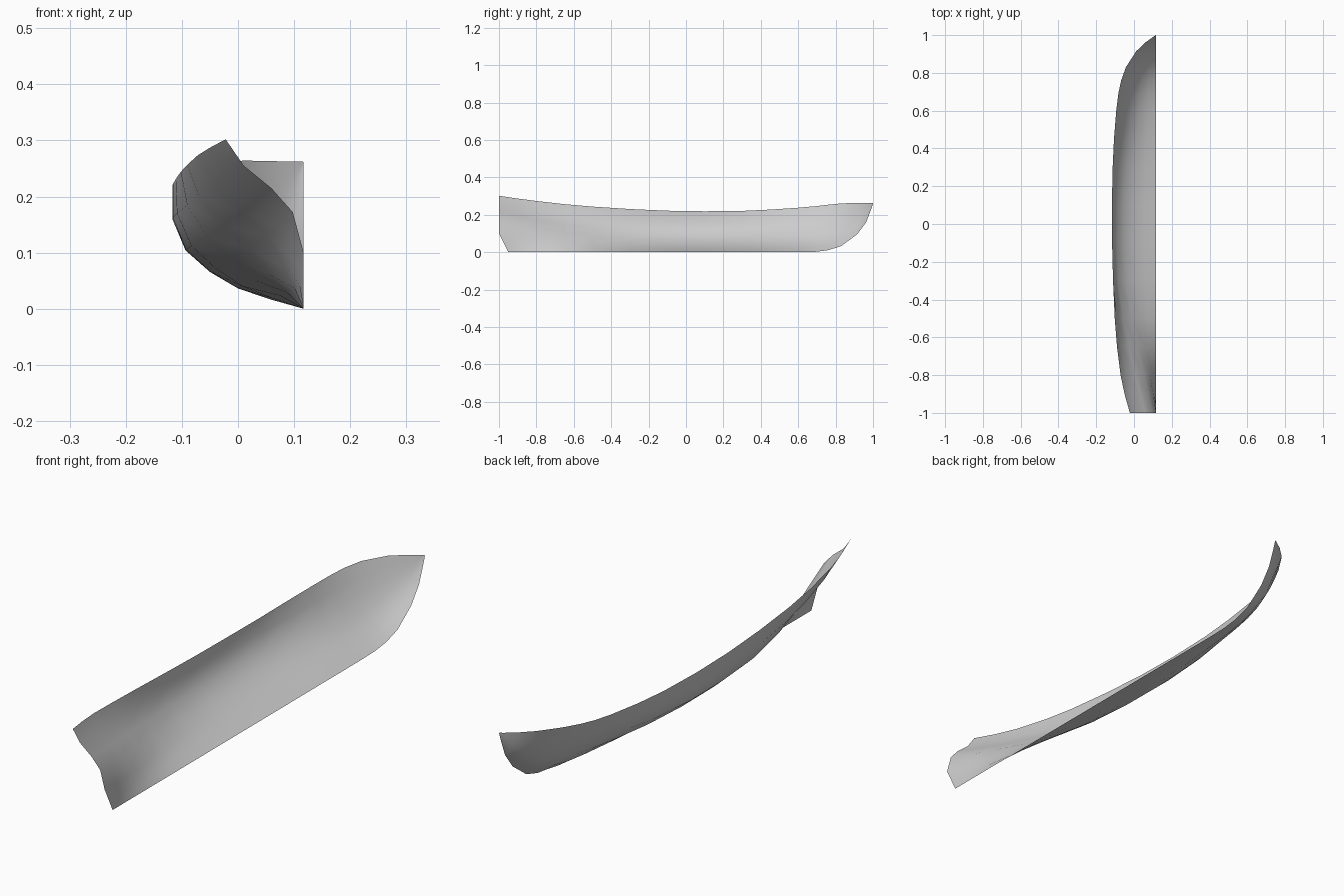
import bpy
import bmesh

cube = bpy.data.objects.get("Cube")
if cube:
    bpy.data.objects.remove(cube)

CENTRE = 0.117  # centre plane of the half hull

# Section shapes, keel to rim: (fraction of breadth, fraction of height)
STERN = [(0, 0), (0, .165), (0, .33), (.14, .57), (.41, .71), (.77, .845), (1, 1)]
MIDDLE = [(0, 0), (.25, .075), (.5, .165), (.715, .3), (.9, .475), (1, .73), (1, 1)]
BOW = [(0, 0), (.2, .1), (.4, .22), (.58, .38), (.74, .58), (.87, .78), (1, 1)]

# Stations: y, half breadth, keel height, rim height
STATIONS = [
    (-1, .139, 0, .302), (-.9, .167, 0, .287), (-.8, .188, 0, .274),
    (-.65, .207, 0, .257), (-.5, .219, 0, .244), (-.3, .228, 0, .231),
    (-.1, .233, 0, .222), (.1, .234, 0, .219), (.3, .230, 0, .221),
    (.45, .223, 0, .228), (.6, .211, 0, .238), (.69, .2, .002, .246),
    (.76, .185, .011, .254), (.83, .16, .033, .261), (.915, .105, .096, .264),
    (.963, .054, .16, .263), (.99, .016, .23, .262), (1, .001, .26, .262),
]


def blend(a, b, w):
    return [tuple(p + (q - p) * w for p, q in zip(m, n)) for m, n in zip(a, b)]


def clamp(v):
    return max(0, min(1, v))


def section(y):
    """Section shape at a station, eased from the middle to either end."""
    aft = clamp((-.2 - y) / .8) ** 1.5
    fore = clamp((y - .2) / .6)
    return blend(blend(MIDDLE, STERN, aft), BOW, fore)


# Planking: skin the sections, with faces turned to the inside
bm = bmesh.new()
rows = []
for y, breadth, keel, rim in STATIONS:
    row = []
    for across, up in section(y):
        z = keel + (rim - keel) * up
        # raked sternpost below the transom edge
        rake = .05 * clamp(1 - z / .1) if y == -1 else 0
        row.append(bm.verts.new((CENTRE - breadth * across, y + rake, z)))
    rows.append(row)
for a, b in zip(rows, rows[1:]):
    for i in range(len(a) - 1):
        bm.faces.new((a[i], b[i], b[i + 1], a[i + 1]))
bm.normal_update()
if sum(f.normal.x for f in bm.faces) < 0:
    bmesh.ops.reverse_faces(bm, faces=bm.faces[:])

mesh = bpy.data.meshes.new("half_hull")
bm.to_mesh(mesh)
bm.free()
mesh.shade_smooth()
hull = bpy.data.objects.new("half_hull", mesh)
bpy.context.collection.objects.link(hull)

# Plain grey finish
grey = bpy.data.materials.new("plain grey")
grey.use_nodes = True
colour = (.6, .6, .6, 1)
grey.diffuse_color = colour
grey.node_tree.nodes["Principled BSDF"].inputs["Base Color"].default_value = colour
mesh.materials.append(grey)
